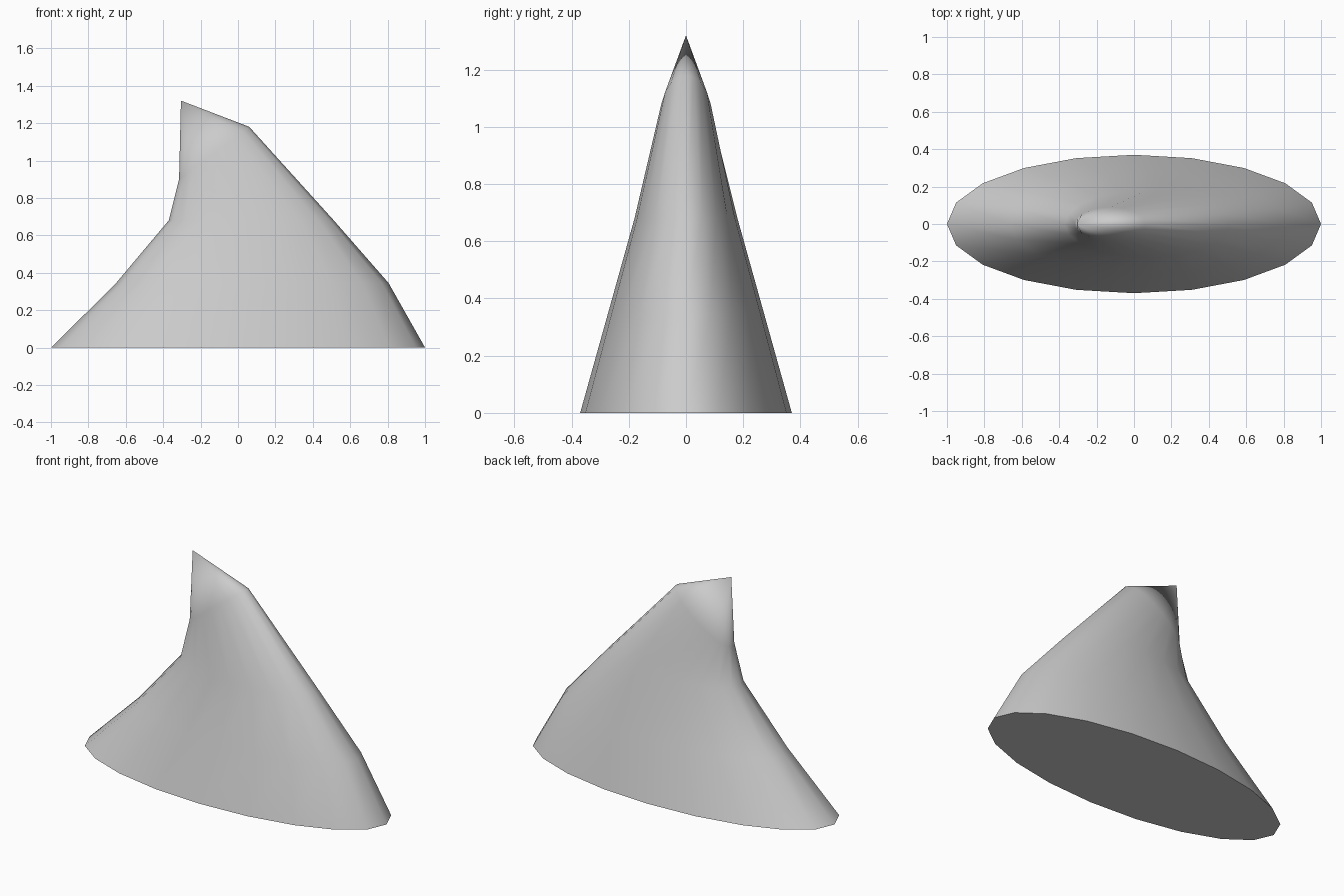
import bpy, bmesh, math

if "Cube" in bpy.data.objects:
    bpy.data.objects.remove(bpy.data.objects["Cube"])

SIDES = 20
# Rings: rear x, rear z, front x, front z, half depth in y
RINGS = [
    (-1.0, 0.0, 1.0, 0.0, 0.37),
    (-0.66, 0.335, 0.805, 0.345, 0.275),
    (-0.37, 0.68, 0.512, 0.68, 0.18),
    (-0.315, 0.90, 0.06, 1.18, 0.09),
]
TIP = (-0.305, 0.0, 1.32)


def ring(bm, x0, z0, x1, z1, depth):
    verts = []
    for i in range(SIDES):
        a = 2 * math.pi * i / SIDES
        c = math.cos(a)
        verts.append(bm.verts.new(((x0 + x1) / 2 + (x1 - x0) / 2 * c,
                                   depth * math.sin(a),
                                   (z0 + z1) / 2 + (z1 - z0) / 2 * c)))
    return verts


# Fin: lofted elliptical rings, fanned to a rear tip
bm = bmesh.new()
loops = [ring(bm, *r) for r in RINGS]
for lo, hi in zip(loops, loops[1:]):
    for i in range(SIDES):
        j = (i + 1) % SIDES
        bm.faces.new((lo[i], lo[j], hi[j], hi[i]))
tip = bm.verts.new(TIP)
for i in range(SIDES):
    bm.faces.new((loops[-1][i], loops[-1][(i + 1) % SIDES], tip))
for f in bm.faces:
    f.smooth = True

# Flat base with a hard rim
base = bm.faces.new(loops[0][::-1])
for e in base.edges:
    e.smooth = False
bmesh.ops.recalc_face_normals(bm, faces=bm.faces[:])

mesh = bpy.data.meshes.new("fin")
bm.to_mesh(mesh)
bm.free()
fin = bpy.data.objects.new("fin", mesh)
bpy.context.collection.objects.link(fin)
